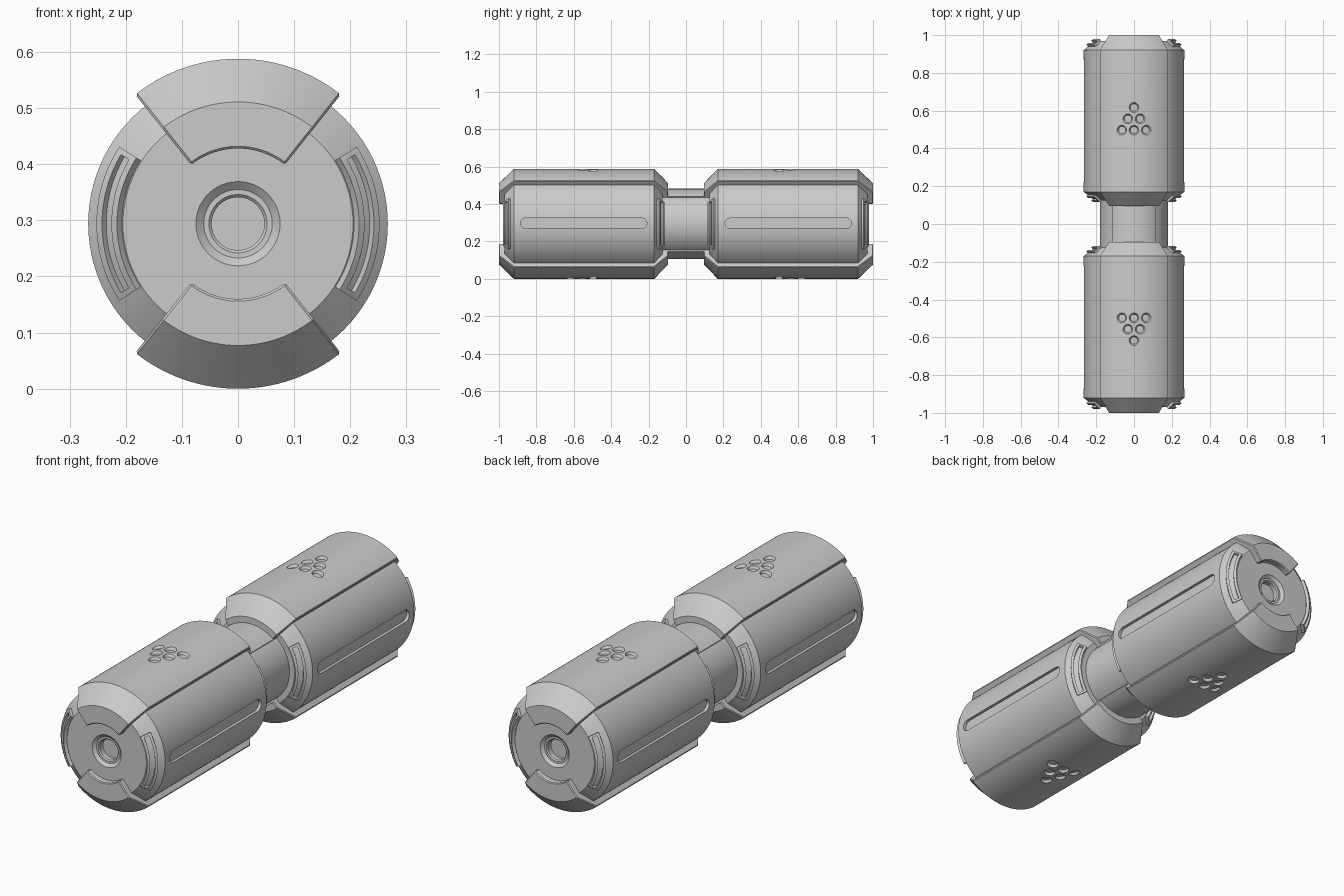
import bpy, bmesh, math
from mathutils import Matrix, Vector

if "Cube" in bpy.data.objects:
    bpy.data.objects.remove(bpy.data.objects["Cube"])

C = 0.294  # height of the long axis


def make(name, bm):
    bmesh.ops.remove_doubles(bm, verts=bm.verts, dist=1e-5)
    bmesh.ops.recalc_face_normals(bm, faces=bm.faces)
    me = bpy.data.meshes.new(name)
    bm.to_mesh(me)
    bm.free()
    ob = bpy.data.objects.new(name, me)
    ob.location.z = C
    bpy.context.collection.objects.link(ob)
    return ob


def lathe(name, profile, a0=0, a1=360, steps=96):
    """Turn a (y, r) profile about the y axis; partial turns are closed solids."""
    bm = bmesh.new()
    full = a1 - a0 == 360
    rings = []
    for i in range(steps if full else steps + 1):
        a = math.radians(a0 + (a1 - a0) * i / steps)
        rings.append([bm.verts.new((r * math.cos(a), y, r * math.sin(a))) for y, r in profile])
    n = len(profile)
    for i in range(steps):
        p, q = rings[i], rings[(i + 1) % len(rings)]
        for j in range(n - 1 if full else n):
            k = (j + 1) % n
            bm.faces.new((p[j], p[k], q[k], q[j]))
    if not full:
        bm.faces.new(rings[0])
        bm.faces.new(rings[-1])
    return make(name, bm)


def cut(ob, cutter):
    cutter.hide_render = True
    m = ob.modifiers.new("cut", 'BOOLEAN')
    m.operation, m.solver, m.object = 'DIFFERENCE', 'EXACT', cutter


def finish(ob, axes="", cutter=None):
    """Mirror, bake the modifiers and smooth."""
    if axes:
        m = ob.modifiers.new("mirror", 'MIRROR')
        m.use_axis = [a in axes for a in "xyz"]
        m.use_mirror_merge = False
    dg = bpy.context.evaluated_depsgraph_get()
    me = bpy.data.meshes.new_from_object(ob.evaluated_get(dg))
    ob.modifiers.clear()
    ob.data = me
    if cutter:
        bpy.data.objects.remove(cutter)
    bpy.ops.object.select_all(action='DESELECT')
    ob.select_set(True)
    bpy.context.view_layer.objects.active = ob
    bpy.ops.object.shade_smooth_by_angle(angle=math.radians(30))


# Barrel bodies with end sockets
body = lathe("barrel_body", [(-.93, 0), (-.93, .047), (-.953, .047), (-.958, .052), (-.958, .061),
                             (-.97, .075), (-.97, .205), (-.92, .267), (-.17, .267),
                             (-.125, .205), (-.125, 0)])

# Rounded side grooves
bm = bmesh.new()
for side in (-1, 1):
    outline = []
    for yc, start in ((-.237, -90), (-.857, 90)):
        for i in range(13):
            a = math.radians(start + 15 * i)
            outline.append((yc + .028 * math.cos(a), .003 + .028 * math.sin(a)))
    f = bm.faces.new([bm.verts.new((side * .252, y, z)) for y, z in outline])
    ext = bmesh.ops.extrude_face_region(bm, geom=[f])
    bmesh.ops.translate(bm, vec=(side * .05, 0, 0),
                        verts=[v for v in ext["geom"] if isinstance(v, bmesh.types.BMVert)])
grooves = make("groove_cutter", bm)
cut(body, grooves)
finish(body, "y", grooves)

# Raised armour panels, top and bottom
panel = lathe("armour_panel", [(-1, .134), (-1, .217), (-.92, .294), (-.17, .294), (-.095, .217),
                               (-.095, .15), (-.13, .15), (-.13, .19), (-.18, .25),
                               (-.91, .25), (-.96, .19), (-.96, .134)], 51.5, 128.5, 28)
bev = panel.modifiers.new("edge", 'BEVEL')
bev.width, bev.segments, bev.limit_method = .004, 1, 'ANGLE'
bev.angle_limit = math.radians(60)

# Triangle of dimples in each panel
bm = bmesh.new()
for row in range(3):
    for i in range(3 - row):
        x = (i - (2 - row) / 2) * .065
        a = math.asin(x / .294)
        centre = Vector((math.sin(a), 0, math.cos(a))) * .291
        centre.y = -.497 - row * .06
        bmesh.ops.create_cone(bm, cap_ends=True, segments=24, radius1=.019, radius2=.030, depth=.018,
                              matrix=Matrix.Translation(centre) @ Matrix.Rotation(a, 4, 'Y'))
dimples = make("dimple_cutter", bm)
cut(panel, dimples)
finish(panel, "yz", dimples)


# Curved slotted frames on the chamfered ends
def strip(t0, t1, h0, h1, flip):
    """Rectangle in chamfer space: t along the slope, h out of it."""
    pts = []
    for t, h in ((t0, h0), (t1, h0), (t1, h1), (t0, h1)):
        y, r = -.97 + .05 * t - .778 * h, .205 + .062 * t + .628 * h
        pts.append((y if not flip else -1.095 - y, r))
    return pts


for name, flip in (("outer_end_frame", False), ("inner_end_frame", True)):
    frame = lathe(name, strip(.03, .62, -.01, .014, flip), -33, 33, 32)
    slot = lathe("slot_cutter", strip(.19, .46, .002, .03, flip), -30.5, 30.5, 32)
    cut(frame, slot)
    finish(frame, "xy", slot)

# Grip between the barrels, with raised top and bottom strips
finish(lathe("grip_core", [(-.14, 0), (-.14, .179), (.14, .179), (.14, 0)]))
finish(lathe("grip_strip", [(-.14, .16), (-.14, .188), (.14, .188), (.14, .16)], 51.5, 128.5, 28), "z")
